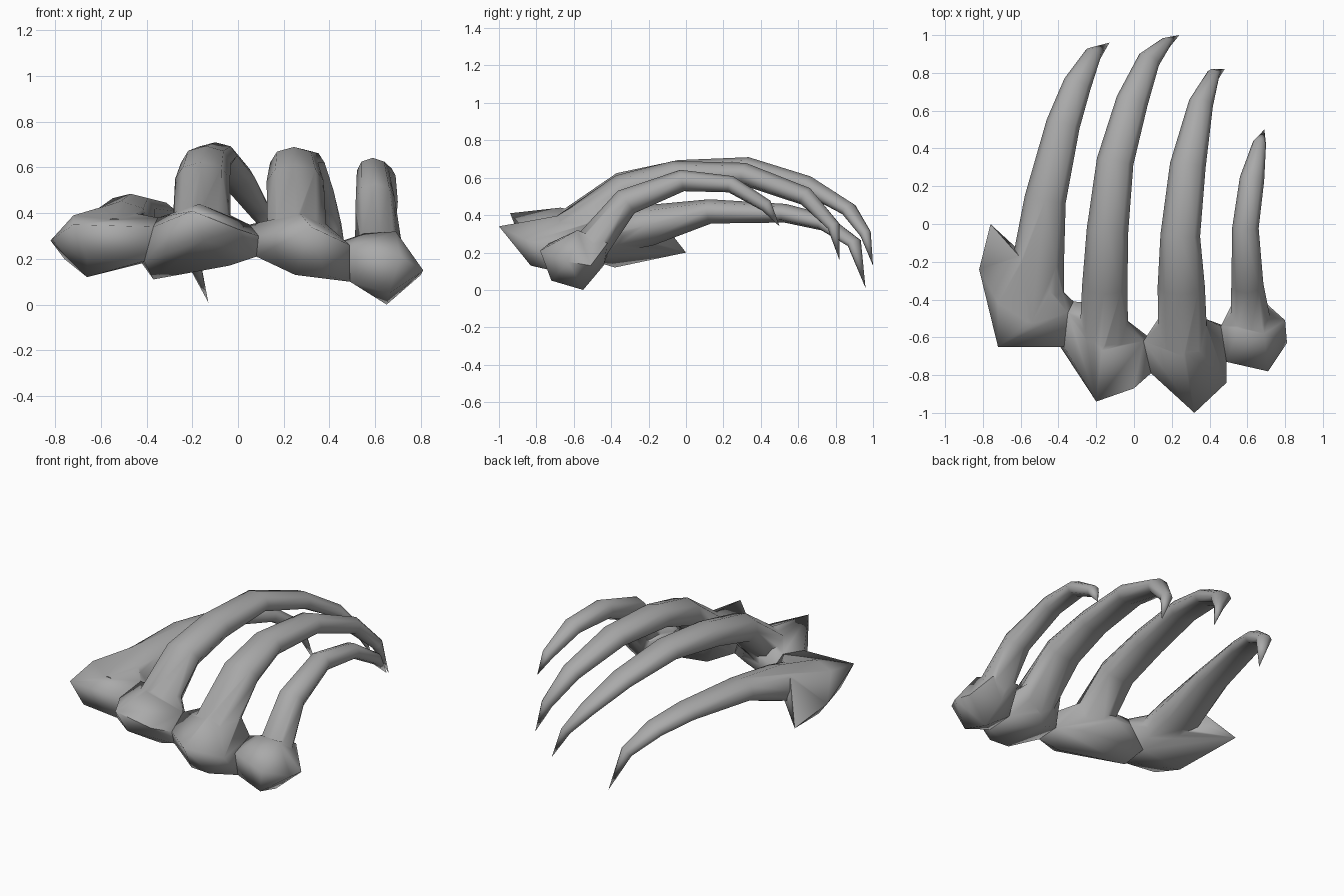
import bpy
import bmesh
import math
from mathutils import Vector

default_cube = bpy.data.objects.get("Cube")
if default_cube:
    bpy.data.objects.remove(default_cube, do_unlink=True)

SIDES = 8

# Single grey material
grey = bpy.data.materials.new("plain grey")
grey.use_nodes = True
colour = (0.4, 0.4, 0.4, 1.0)
grey.diffuse_color = colour
shader = next(n for n in grey.node_tree.nodes if n.type == "BSDF_PRINCIPLED")
shader.inputs["Base Color"].default_value = colour


def make_object(bm, name):
    """Turn a bmesh into an object with outward normals."""
    bmesh.ops.recalc_face_normals(bm, faces=bm.faces[:])
    mesh = bpy.data.meshes.new(name)
    bm.to_mesh(mesh)
    bm.free()
    mesh.materials.append(grey)
    obj = bpy.data.objects.new(name, mesh)
    bpy.context.collection.objects.link(obj)
    return obj


def loft_claw(name, stations, tip):
    """Loft oval rings (x, y, z, half width, half height) to a sharp tip."""
    bm = bmesh.new()
    centres = [Vector(s[:3]) for s in stations] + [Vector(tip)]
    rings = []
    for i, (x, y, z, half_width, half_height) in enumerate(stations):
        before = centres[max(i - 1, 0)]
        tangent = (centres[i + 1] - before).normalized()
        across = Vector((tangent.y, -tangent.x, 0)).normalized()
        upward = across.cross(tangent).normalized()
        ring = []
        for k in range(SIDES):
            turn = math.tau * k / SIDES
            offset = (across * math.cos(turn) * half_width
                      + upward * math.sin(turn) * half_height)
            ring.append(bm.verts.new(centres[i] + offset))
        rings.append(ring)
    for lower, upper in zip(rings, rings[1:]):
        for k in range(SIDES):
            n = (k + 1) % SIDES
            bm.faces.new((lower[k], lower[n], upper[n], upper[k]))
    point = bm.verts.new(tip)
    for k in range(SIDES):
        bm.faces.new((rings[-1][k], rings[-1][(k + 1) % SIDES], point))
    bm.faces.new(rings[0])
    return make_object(bm, name)


def wrap_knuckle(name, points):
    """Wrap a faceted lump around its corner points."""
    bm = bmesh.new()
    for p in points:
        bm.verts.new(p)
    bmesh.ops.convex_hull(bm, input=bm.verts[:])
    loose = [v for v in bm.verts if not v.link_faces]
    bmesh.ops.delete(bm, geom=loose, context="VERTS")
    return make_object(bm, name)


def make_finger(name, knuckle_points, stations, tip):
    """Fuse a knuckle and its claw into one smooth skin."""
    finger = wrap_knuckle(name, knuckle_points)
    claw = loft_claw(name + "_root", stations, tip)
    bpy.ops.object.select_all(action="DESELECT")
    finger.select_set(True)
    bpy.context.view_layer.objects.active = finger
    fuse = finger.modifiers.new("fuse", "BOOLEAN")
    fuse.operation = "UNION"
    fuse.solver = "EXACT"
    fuse.object = claw
    bpy.ops.object.modifier_apply(modifier=fuse.name)
    bpy.data.objects.remove(claw, do_unlink=True)
    # Tidy slivers along the seam
    bm = bmesh.new()
    bm.from_mesh(finger.data)
    bmesh.ops.remove_doubles(bm, verts=bm.verts[:], dist=0.01)
    bm.to_mesh(finger.data)
    bm.free()
    bpy.ops.object.shade_smooth_by_angle(angle=math.radians(75))


# Narrow necks shared by neighbouring knuckles
neck_outer = [(-.37, -.65, .34), (-.41, -.62, .19), (-.35, -.47, .38),
              (-.32, -.41, .3), (-.42, -.42, .18)]
neck_middle = [(.09, -.79, .3), (.08, -.75, .21), (.05, -.62, .35), (.08, -.6, .22)]
neck_inner = [(.49, -.73, .25), (.49, -.7, .1), (.46, -.54, .28), (.48, -.54, .12)]

# Knuckles along the base band, each with a claw sweeping backwards
make_finger("claw_far_right", neck_outer + [
    (-.72, -.65, .35), (-.82, -.24, .28), (-.76, 0, .2), (-.63, -.12, .3),
    (-.66, -.38, .12), (-.66, -.6, .2), (-.72, -.42, .39), (-.6, -.18, .43)], [
    (-.54, -.5, .28, .17, .1), (-.51, -.2, .345, .14, .11),
    (-.47, .13, .42, .11, .065), (-.375, .53, .41, .09, .05),
    (-.3, .74, .36, .075, .045), (-.215, .9, .25, .045, .035)],
    (-.13, .96, .01))
make_finger("claw_mid_right", neck_outer + neck_middle + [
    (-.2, -.94, .41), (0, -.87, .33), (-.17, -.67, .44), (-.15, -.89, .28),
    (-.04, -.72, .17), (-.37, -.52, .11), (-.22, -.42, .3),
    (-.05, -.5, .4), (-.05, -.53, .22)], [
    (-.16, -.66, .27, .13, .13), (-.155, -.33, .55, .12, .085),
    (-.14, -.03, .62, .11, .075), (-.1, .33, .65, .098, .06),
    (-.01, .65, .56, .085, .05), (.08, .87, .43, .06, .04),
    (.17, .96, .3, .03, .03)],
    (.24, 1, .13))
make_finger("claw_mid_left", neck_middle + neck_inner + [
    (.32, -1, .34), (.49, -.84, .26), (.28, -.68, .4), (.25, -.82, .13),
    (.38, -.83, .13), (.13, -.5, .36), (.38, -.5, .36), (.23, -.54, .15)], [
    (.26, -.66, .26, .13, .13), (.25, -.33, .54, .125, .085),
    (.245, -.06, .62, .105, .07), (.285, .31, .62, .095, .06),
    (.355, .64, .5, .065, .05), (.42, .79, .34, .035, .035)],
    (.48, .82, .16))
make_finger("claw_far_left", neck_inner + [
    (.71, -.78, .21), (.81, -.63, .15), (.8, -.51, .13), (.65, -.55, 0),
    (.66, -.72, .05), (.7, -.42, .25), (.55, -.55, .31), (.69, -.58, .32),
    (.53, -.4, .25), (.62, -.44, .13)], [
    (.62, -.55, .18, .11, .1), (.6, -.32, .47, .085, .075),
    (.59, -.02, .585, .07, .058), (.625, .24, .565, .065, .045),
    (.665, .43, .45, .035, .035)],
    (.69, .5, .34))
